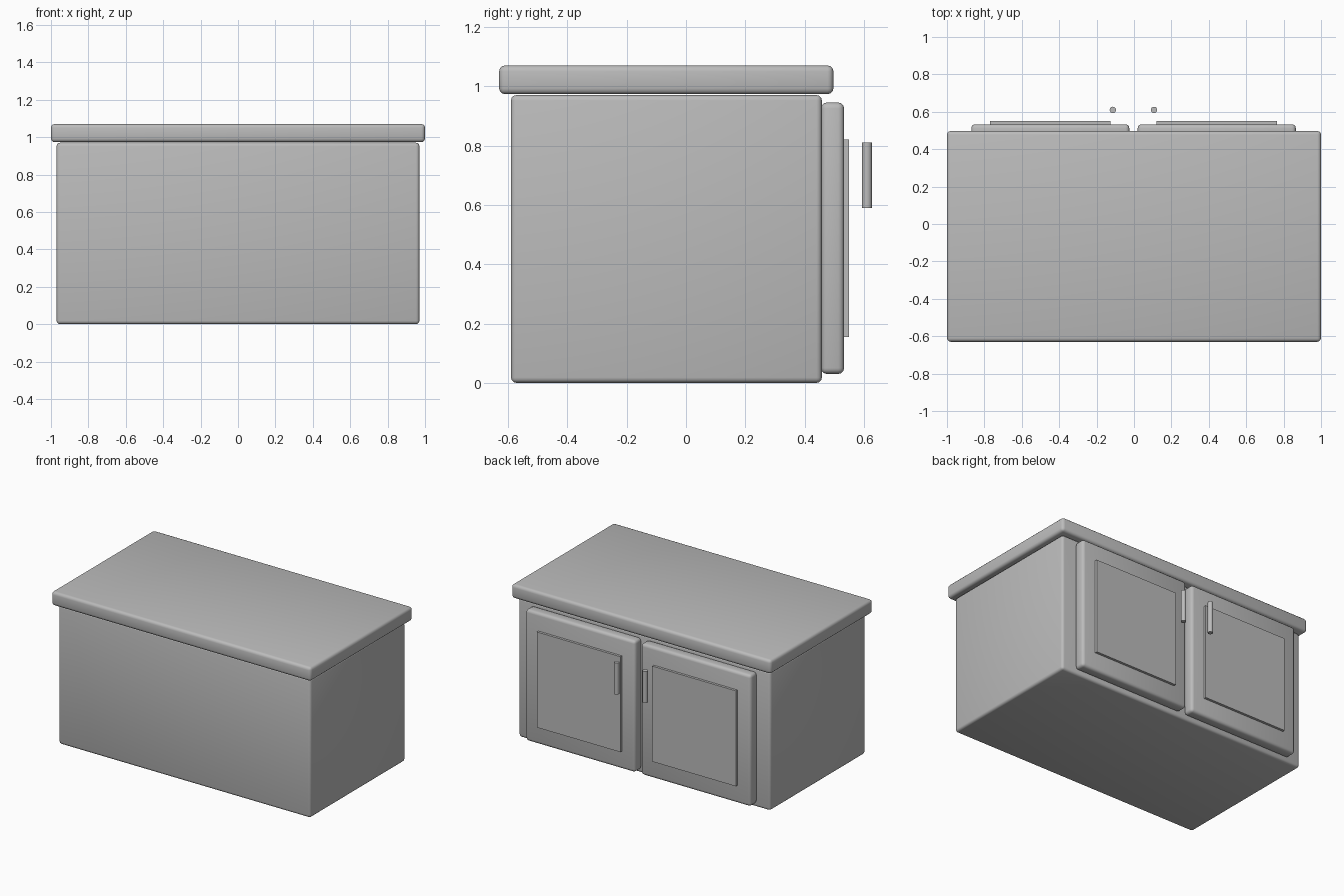
import bpy

if "Cube" in bpy.data.objects:
    bpy.data.objects.remove(bpy.data.objects["Cube"])

grey = bpy.data.materials.new("plain grey")
grey.diffuse_color = (0.5, 0.5, 0.5, 1)
grey.use_nodes = True
grey.node_tree.nodes["Principled BSDF"].inputs["Base Color"].default_value = grey.diffuse_color


def finish(obj, name):
    obj.name = name
    obj.data.materials.append(grey)
    bpy.ops.object.shade_smooth_by_angle()


def box(name, x, y, z, bevel=0.0):
    """Box from (min, max) extents, with optional rounded edges."""
    bpy.ops.mesh.primitive_cube_add(size=1, location=[sum(r) / 2 for r in (x, y, z)])
    obj = bpy.context.object
    obj.scale = [r[1] - r[0] for r in (x, y, z)]
    bpy.ops.object.transform_apply(location=False, rotation=False, scale=True)
    if bevel:
        mod = obj.modifiers.new("rounded edges", 'BEVEL')
        mod.width = bevel
        mod.segments = 3
        bpy.ops.object.modifier_apply(modifier=mod.name)
    finish(obj, name)


# Cabinet body and overhanging worktop
box("cabinet_body", (-0.97, 0.97), (-0.59, 0.458), (0, 0.97), 0.018)
box("worktop", (-1, 1), (-0.63, 0.497), (0.973, 1.07), 0.02)

# Pair of doors, each with a raised panel and an upright bar handle
for side, x0, handle_x in (("left", -0.87, -0.113), ("right", 0.02, 0.107)):
    box(side + "_door", (x0, x0 + 0.845), (0.455, 0.533), (0.03, 0.945), 0.02)
    box(side + "_door_panel", (x0 + 0.1, x0 + 0.745), (0.52, 0.55), (0.155, 0.82))
    bpy.ops.mesh.primitive_cylinder_add(
        vertices=32, radius=0.017, depth=0.22, location=(handle_x, 0.61, 0.70))
    finish(bpy.context.object, side + "_handle")
